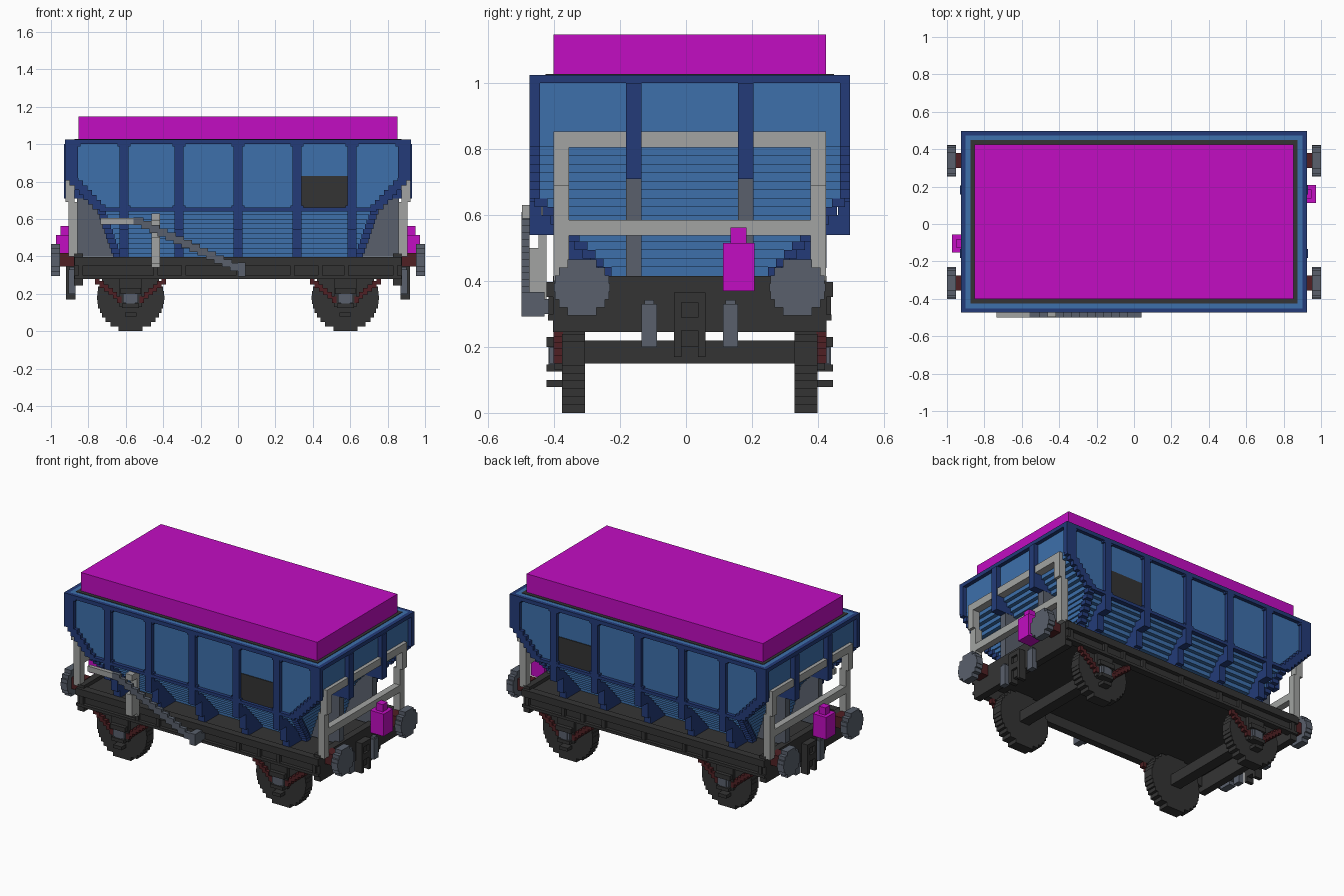
import bpy, bmesh, math
from mathutils import Vector

if "Cube" in bpy.data.objects:
    bpy.data.objects.remove(bpy.data.objects["Cube"], do_unlink=True)

CY = 0.0115   # wagon centre line in y
V = 0.0235    # size of one block step


def material(name, r, g, b):
    m = bpy.data.materials.new(name)
    m.use_nodes = True
    m.diffuse_color = (r, g, b, 1)
    m.node_tree.nodes["Principled BSDF"].inputs["Base Color"].default_value = (r, g, b, 1)
    return m


LIGHT_BLUE = material("light blue", 0.047, 0.16, 0.41)
DARK_BLUE = material("dark blue", 0.017, 0.044, 0.19)
DARK_GREY = material("dark grey", 0.034, 0.034, 0.034)
SLATE = material("slate grey", 0.10, 0.117, 0.15)
PALE_GREY = material("pale grey", 0.36, 0.37, 0.36)
RUST = material("rust brown", 0.08, 0.0145, 0.017)
MAGENTA = material("magenta", 0.54, 0.004, 0.54)


def part(name, mat, boxes, mx=False, my=False):
    """One object from boxes (x0, x1, y0, y1, z0, z1), mirrored in x and/or y."""
    bm = bmesh.new()
    for x0, x1, y0, y1, z0, z1 in boxes:
        for sx in ((1, -1) if mx else (1,)):
            for sy in ((1, -1) if my else (1,)):
                mid = Vector((sx * (x0 + x1) / 2, sy * (y0 + y1) / 2 + CY, (z0 + z1) / 2))
                size = (x1 - x0, y1 - y0, z1 - z0)
                verts = bmesh.ops.create_cube(bm, size=1)["verts"]
                for v in verts:
                    v.co = mid + Vector(a * b for a, b in zip(v.co, size))
    me = bpy.data.meshes.new(name)
    bm.to_mesh(me)
    bm.free()
    me.materials.append(mat)
    ob = bpy.data.objects.new(name, me)
    bpy.context.collection.objects.link(ob)
    return ob


def lerp(z, pts):
    """Piecewise linear profile value at height z."""
    for (z0, a), (z1, b) in zip(pts, pts[1:]):
        if z <= z1:
            return a + (b - a) * max(0, (z - z0) / (z1 - z0))
    return pts[-1][1]


def disc_rows(r, rows):
    """Rows (half width, low, high) of a stepped disc."""
    h = 2 * r / rows
    for i in range(rows):
        low = -r + i * h
        yield math.sqrt(max(r * r - (low + h / 2) ** 2, 0)), low, low + h


def half_x(z):
    return lerp(z, [(0.39, 0.65), (0.65, 0.74), (0.82, 0.90)])


def half_y(z):
    return lerp(z, [(0.41, 0.24), (0.65, 0.463)])


# Hopper body: stepped layers, straight near the top
layers = [(0.39 + i * 0.026, 0.39 + (i + 1) * 0.026) for i in range(17)]
body = []
for z0, z1 in layers:
    x, y = half_x((z0 + z1) / 2), half_y((z0 + z1) / 2)
    body.append((-x, x, -y, y, z0, z1))
body.append((-0.90, 0.90, -0.463, 0.463, layers[-1][1], 1.025))
part("hopper_body", LIGHT_BLUE, body)

# Top rim and side rails
part("top_rim_side", DARK_BLUE, [(-0.925, 0.925, 0.463, 0.486, 1.0, 1.025)], my=True)
part("top_rim_end", DARK_BLUE, [(0.90, 0.925, -0.463, 0.463, 1.0, 1.025)], mx=True)
part("side_waist_rail", DARK_BLUE, [(-0.74, 0.74, 0.455, 0.486, 0.64, 0.66)], my=True)

# Corner posts and stepped diagonal edges of the sides
edge = [(0.855, 0.925, 0.455, 0.486, 0.82, 1.0)]
for z0, z1 in layers:
    z = (z0 + z1) / 2
    if 0.64 < z < 0.82:
        x = half_x(z)
        edge.append((x - 0.045, x + 0.025, 0.455, 0.486, z0, min(z1, 0.82)))
    elif z < 0.64:
        x = half_x(z)
        edge.append((x - 0.03, x + 0.015, half_y(z) - 0.02, half_y(z) + 0.02, z0, z1))
part("side_corner_edge", DARK_BLUE, edge, mx=True, my=True)

# Side ribs with fins under the waist
ribs = []
for x in (-0.61, -0.315, 0.0, 0.315, 0.61):
    a, b = x - 0.0235, x + 0.0235
    ribs += [(a, b, 0.45, 0.486, 0.54, 1.0), (a, b, 0.30, 0.46, 0.54, 0.60),
             (a, b, 0.22, 0.414, 0.44, 0.54), (a, b, 0.22, 0.39, 0.39, 0.44)]
part("side_ribs", DARK_BLUE, ribs, my=True)

# Ribs on the ends and gussets beneath them
part("end_ribs", DARK_BLUE, [(0.78, 0.93, 0.146, 0.194, 0.71, 1.0)], mx=True, my=True)
part("end_gussets", SLATE, [(0.62, 0.86, 0.147, 0.193, 0.40, 0.71)], mx=True, my=True)

# Small corner fillets in the side panels
posts = [-0.855, -0.61, -0.315, 0.0, 0.315, 0.61, 0.855]
fillets = []
for i, (a, b) in enumerate(zip(posts, posts[1:])):
    a += 0.0235 if i else 0
    b -= 0.0235 if i < 5 else 0
    for x in (a, b - 0.012):
        fillets.append((x, x + 0.012, 0.455, 0.484, 0.988, 1.0))
        if 0 < i < 5:
            fillets.append((x, x + 0.012, 0.455, 0.484, 0.66, 0.672))
part("panel_fillets", DARK_BLUE, fillets, my=True)

# Label plate, load bed and load
part("label_plate", DARK_GREY, [(0.34, 0.586, 0.460, 0.468, 0.661, 0.83)], my=True)
part("load_bed", DARK_GREY, [(-0.873, 0.873, -0.437, 0.437, 1.02, 1.028)])
part("load", MAGENTA, [(-0.853, 0.853, -0.413, 0.413, 1.0, 1.148)])

# Guard rails on both ends
part("end_rail", PALE_GREY, [
    (0.875, 0.923, -0.413, 0.413, 0.805, 0.853),
    (0.875, 0.923, 0.366, 0.413, 0.69, 0.805),
    (0.875, 0.923, -0.413, -0.366, 0.69, 0.805),
    (0.858, 0.905, 0.366, 0.413, 0.40, 0.69),
    (0.858, 0.905, -0.413, -0.366, 0.40, 0.69),
    (0.862, 0.905, -0.366, 0.366, 0.538, 0.585)], mx=True)

# Underframe: floor, channel sole bars, stiffeners and headstocks
part("floor", DARK_GREY, [(-0.87, 0.87, -0.40, 0.40, 0.345, 0.392)])
part("sole_bar", DARK_GREY, [
    (-0.875, 0.875, 0.385, 0.435, 0.352, 0.397),
    (-0.875, 0.875, 0.385, 0.408, 0.28, 0.352),
    (-0.875, 0.875, 0.385, 0.43, 0.28, 0.298)], my=True)
part("sole_stiffeners", DARK_GREY,
     [(x - 0.012, x + 0.012, 0.40, 0.428, 0.298, 0.352)
      for x in (-0.84, -0.44, -0.29, 0.0, 0.29, 0.44, 0.58, 0.84)], my=True)
part("headstock", DARK_GREY, [(0.83, 0.876, -0.415, 0.415, 0.245, 0.415)], mx=True)

# Wheels, axles and axle boxes
WX, WZ, WR = 0.574, 0.18, 0.18
part("wheels", DARK_GREY, [(WX - w, WX + w, 0.318, 0.388, WZ + a, WZ + b)
                           for w, a, b in disc_rows(WR, 15)], mx=True, my=True)
part("axles", DARK_GREY, [(WX - 0.035, WX + 0.035, -0.32, 0.32, 0.15, 0.22)], mx=True)
part("axle_box", DARK_GREY, [
    (WX - 0.06, WX + 0.06, 0.388, 0.41, 0.13, 0.285),
    (WX - 0.055, WX + 0.055, 0.41, 0.435, 0.20, 0.23),
    (WX - 0.045, WX + 0.045, 0.388, 0.435, 0.125, 0.147),
    (WX - 0.03, WX + 0.03, 0.388, 0.435, 0.078, 0.10)], mx=True, my=True)
part("axle_hub", SLATE, [(WX - 0.04, WX + 0.04, 0.40, 0.425, 0.15, 0.198),
                         (WX - 0.024, WX + 0.024, 0.40, 0.428, 0.142, 0.206)], mx=True, my=True)

# Stepped leaf springs rising to both sides of the hub
springs = []
for s in (-1, 1):
    for i in range(6):
        x = WX + s * (0.06 + i * V)
        z = 0.15 + 0.10 * (i / 5) ** 0.9
        springs.append((x - V / 2, x + V / 2, 0.385, 0.414, z, z + 0.036))
part("leaf_springs", RUST, springs, mx=True, my=True)

# Buffers: stem, head and stepped discs
part("buffer_stem", RUST, [(0.87, 0.955, 0.287, 0.367, 0.345, 0.418)], mx=True, my=True)
part("buffer_head", SLATE, [(0.953, 1.0, 0.327 - w, 0.327 + w, 0.38 + a, 0.38 + b)
                            for w, a, b in disc_rows(0.085, 7)], mx=True, my=True)

# Coupling hook and brake hoses
part("coupling", DARK_GREY, [
    (0.87, 0.92, 0.025, 0.048, 0.17, 0.365), (0.87, 0.92, -0.048, -0.025, 0.17, 0.365),
    (0.87, 0.92, -0.025, 0.025, 0.335, 0.365), (0.87, 0.92, -0.025, 0.025, 0.25, 0.29),
    (0.87, 0.905, -0.025, 0.025, 0.20, 0.335)], mx=True)
part("brake_hoses", SLATE, [(0.87, 0.905, 0.10, 0.147, 0.20, 0.33),
                            (0.87, 0.90, 0.109, 0.138, 0.33, 0.342)], mx=True, my=True)

# Tail lamps, one at each end
for name, s, y in (("left_lamp", 1, 0.148), ("right_lamp", -1, -0.115)):
    part(name, MAGENTA, [(min(s * a, s * b), max(s * a, s * b), y - h, y + h, z0, z1)
                         for a, b, h, z0, z1 in ((0.877, 0.973, 0.048, 0.37, 0.515),
                                                 (0.903, 0.95, 0.024, 0.515, 0.562))])

# Brake lever on the front side
part("lever_handle", PALE_GREY, [(-0.735, -0.56, -0.511, -0.486, 0.57, 0.606)])
STEPS = 13
lever = []
for i in range(STEPS):
    x0 = -0.56 + i * 0.56 / STEPS
    z = 0.588 - 0.245 * i / (STEPS - 1)
    lever.append((x0, x0 + 0.56 / STEPS + 0.012, -0.511, -0.486, z - 0.021, z + 0.021))
lever.append((0.0, 0.04, -0.511, -0.44, 0.292, 0.367))
lever.append((0.0, 0.04, -0.486, -0.40, 0.30, 0.345))
part("brake_lever", SLATE, lever)
part("lever_guide", PALE_GREY, [
    (-0.463, -0.416, -0.459, -0.435, 0.34, 0.63),
    (-0.463, -0.416, -0.509, -0.459, 0.59, 0.63),
    (-0.463, -0.416, -0.509, -0.459, 0.36, 0.50)])
